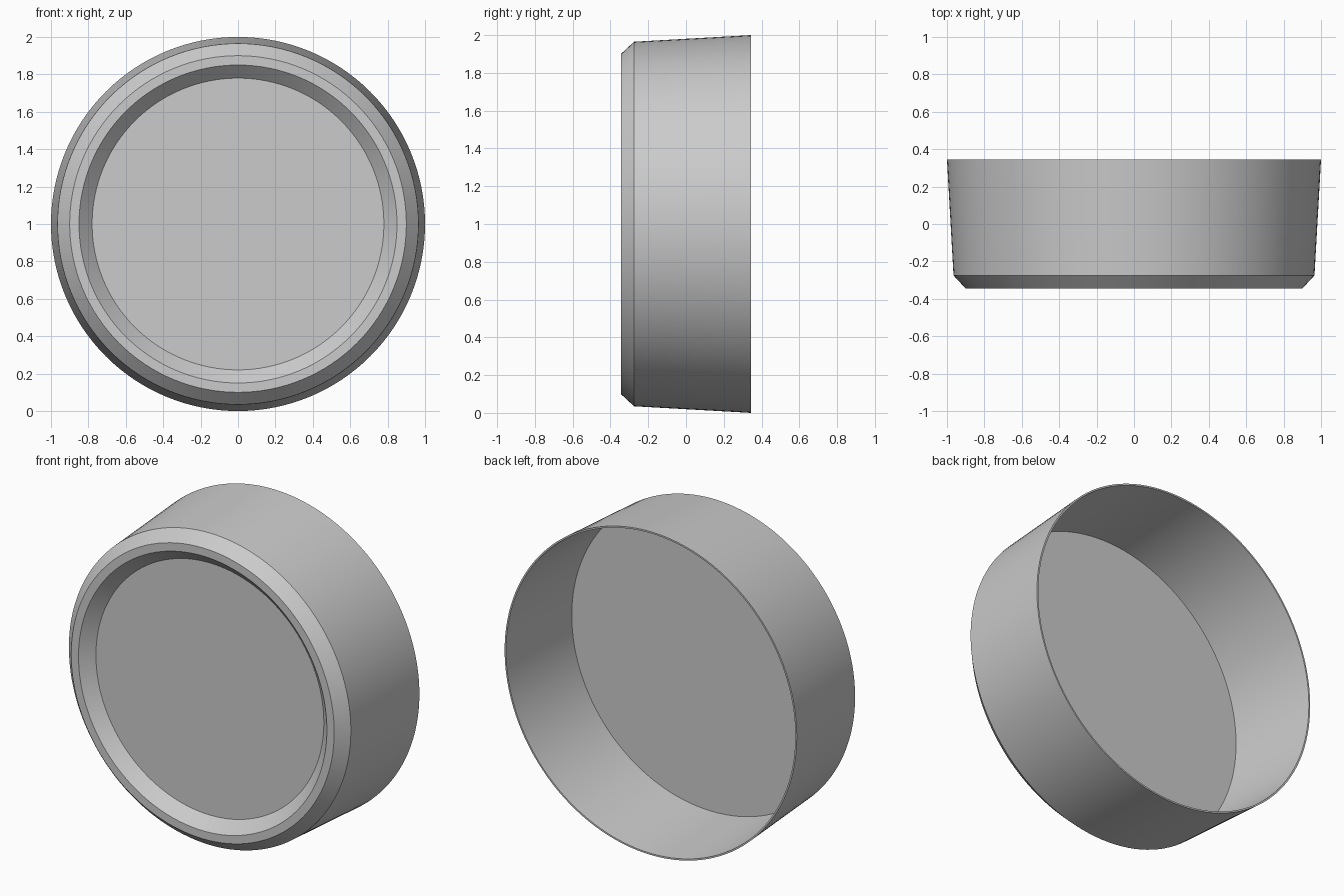
import bpy, bmesh, math

if "Cube" in bpy.data.objects:
    bpy.data.objects.remove(bpy.data.objects["Cube"])

SEGMENTS = 128

grey = bpy.data.materials.new("plain_grey")
grey.diffuse_color = (0.6, 0.6, 0.6, 1.0)
grey.use_nodes = True
grey.node_tree.nodes["Principled BSDF"].inputs["Base Color"].default_value = grey.diffuse_color

# Closed profile (radius, y), from the front recess centre round to the inside floor centre
profile = [
    (0.0, -0.275), (0.78, -0.275),    # recessed front face
    (0.85, -0.345), (0.90, -0.345),   # sloped recess wall and flat front lip
    (0.965, -0.275), (1.0, 0.345),    # chamfer and tapered outer wall
    (0.99, 0.345), (0.957, -0.25),    # thin back rim and inner wall
    (0.0, -0.25),                     # inside floor
]

# Spin the profile around the y axis
bm = bmesh.new()
verts = [bm.verts.new((r, y, 0)) for r, y in profile]
edges = [bm.edges.new(pair) for pair in zip(verts, verts[1:])]
bmesh.ops.spin(bm, geom=verts + edges, cent=(0, 0, 0), axis=(0, 1, 0),
               angle=math.tau, steps=SEGMENTS, use_duplicate=False)
bmesh.ops.remove_doubles(bm, verts=bm.verts, dist=0.0001)
bmesh.ops.recalc_face_normals(bm, faces=bm.faces)

mesh = bpy.data.meshes.new("round_cap")
bm.to_mesh(mesh)
bm.free()
mesh.materials.append(grey)

cap = bpy.data.objects.new("round_cap", mesh)
cap.location.z = 1.0
bpy.context.collection.objects.link(cap)
bpy.context.view_layer.objects.active = cap
cap.select_set(True)
bpy.ops.object.shade_smooth_by_angle(angle=math.radians(30))
